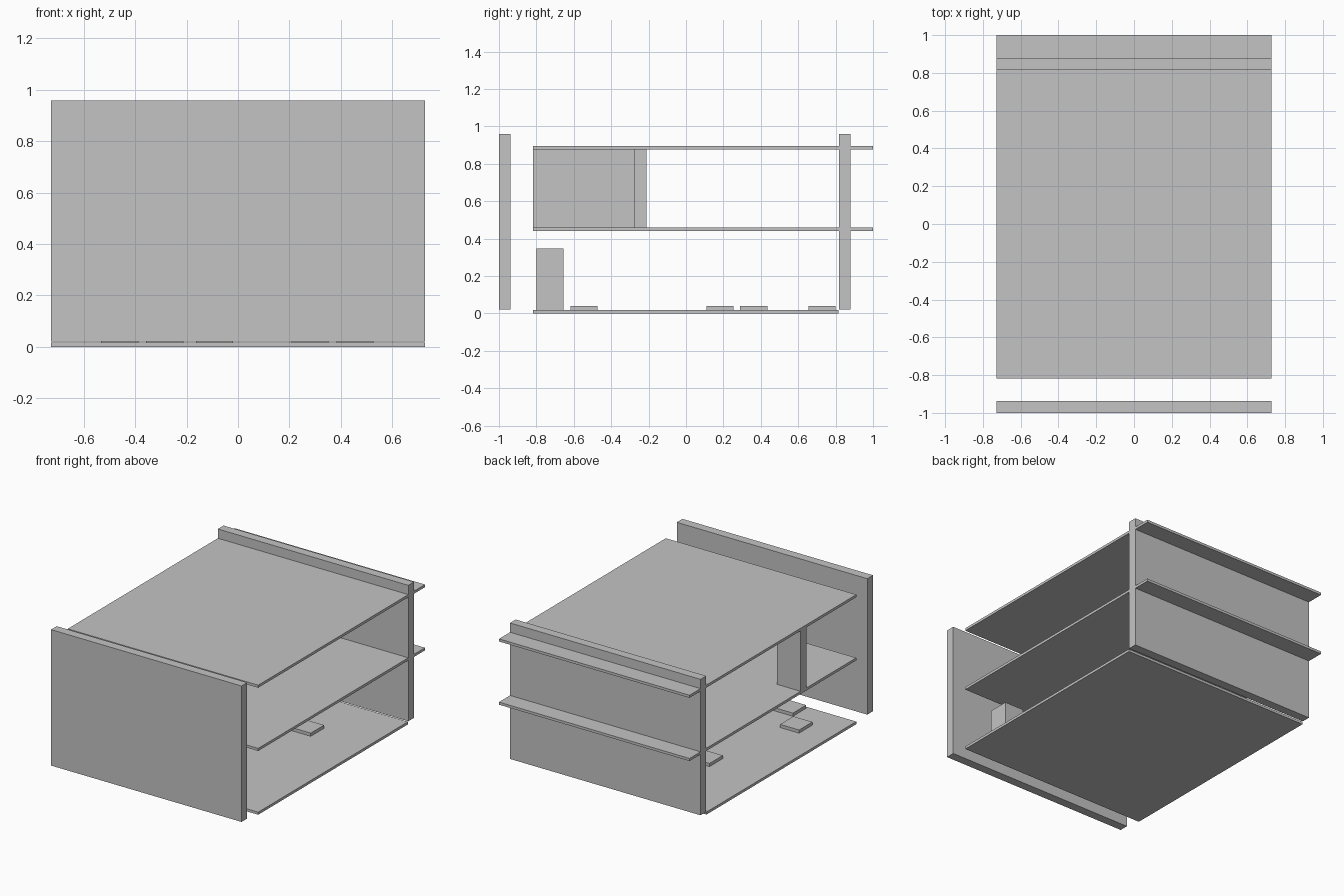
import bpy

if "Cube" in bpy.data.objects:
    bpy.data.objects.remove(bpy.data.objects["Cube"])

W = 0.727        # half width of the building
CELL = 0.182     # plan grid step
PLATE = 0.145    # side of the small floor pads
T = 0.018        # slab thickness

grey = bpy.data.materials.new("plain grey")
grey.diffuse_color = (0.55, 0.55, 0.55, 1)
grey.use_nodes = True
grey.node_tree.nodes["Principled BSDF"].inputs["Base Color"].default_value = grey.diffuse_color


def box(name, x, y, z):
    """Box from (min, max) ranges on each axis."""
    bpy.ops.mesh.primitive_cube_add(size=1)
    ob = bpy.context.object
    ob.name = name
    ob.location = [(a + b) / 2 for a, b in (x, y, z)]
    ob.scale = [b - a for a, b in (x, y, z)]
    bpy.ops.object.transform_apply(location=True, scale=True)
    ob.data.materials.append(grey)
    return ob


full = (-W, W)

# Horizontal slabs; the upper two run through the back wall
box("ground_slab", full, (-0.818, 0.815), (0, T))
box("middle_slab", full, (-0.818, 1.0), (0.440, 0.440 + T))
box("top_slab", full, (-0.818, 1.0), (0.876, 0.876 + T))

# Front and back walls
box("front_wall", full, (-1.0, -0.938), (0.02, 0.958))
box("back_wall", full, (-0.0 + 0.818, 0.88), (0.02, 0.958))

# Upper storey partitions forming a corner room
upper = (0.440 + T, 0.876)
box("short_partition", (-W, -W + CELL), (-0.273, -0.212), upper)
box("long_partition", (-CELL, -CELL + 0.061), (-0.818, -0.273), upper)

# Low square pads on the ground slab
pads = [(-0.285, -0.727), (-0.46, -0.545), (-0.285, 0.182),
        (0.28, 0.362), (-0.091, 0.727)]
h = PLATE / 2
for i, (px, py) in enumerate(pads):
    box(f"floor_pad_{i + 1}", (px - h, px + h), (py - h, py + h), (T, 0.04))

# Tall cabinet near the front
box("cabinet", (0.455 - h, 0.455 + h), (-0.727 - h, -0.727 + h), (T, 0.347))
